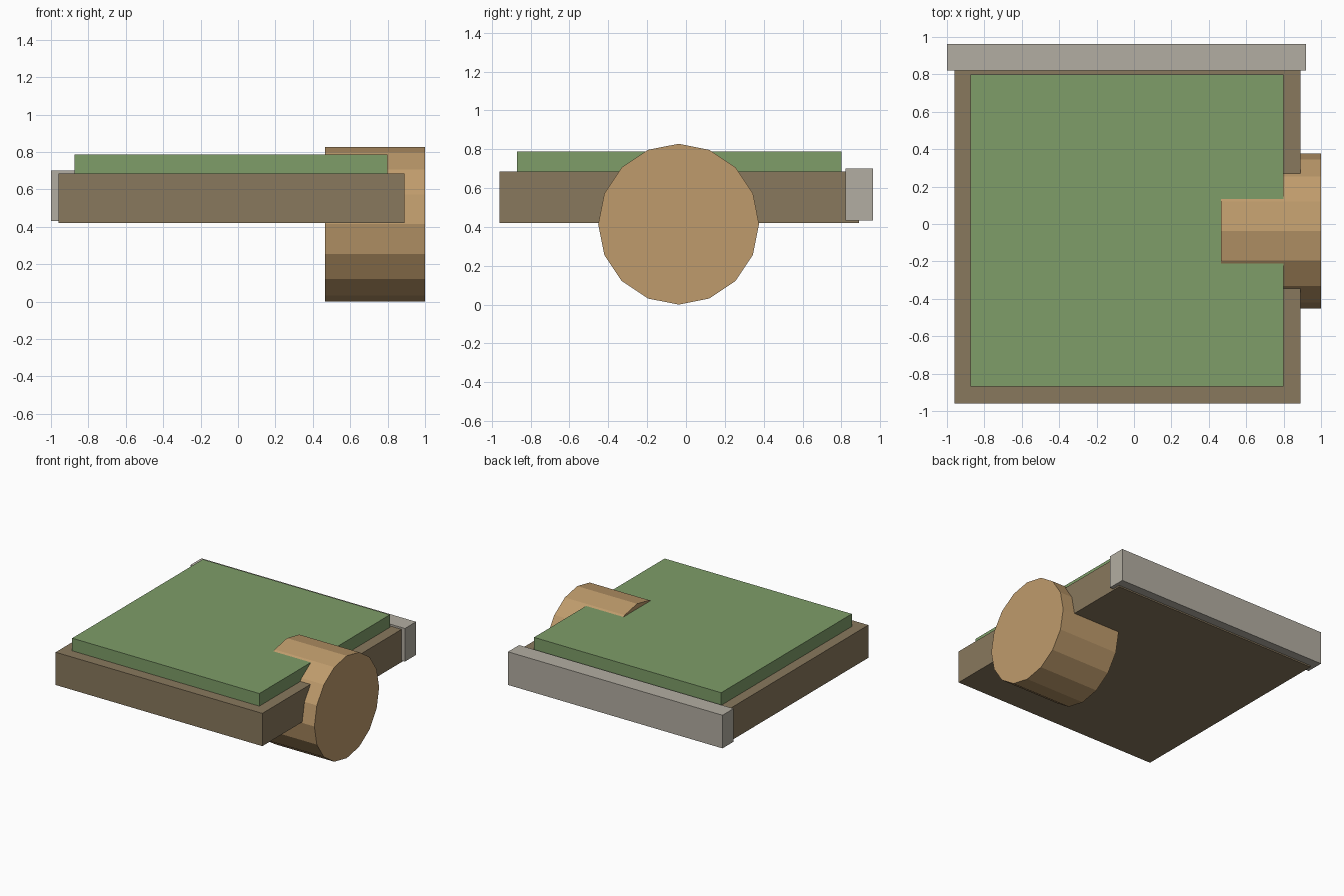
import bpy
import math

if "Cube" in bpy.data.objects:
    bpy.data.objects.remove(bpy.data.objects["Cube"])


def paint(obj, name, rgb):
    mat = bpy.data.materials.new(name)
    mat.diffuse_color = (*rgb, 1)
    mat.use_nodes = True
    mat.node_tree.nodes["Principled BSDF"].inputs["Base Color"].default_value = mat.diffuse_color
    obj.data.materials.append(mat)


def box(name, lo, hi, rgb):
    center = [(a + b) / 2 for a, b in zip(lo, hi)]
    bpy.ops.mesh.primitive_cube_add(size=1, location=center)
    obj = bpy.context.object
    obj.name = name
    obj.scale = [b - a for a, b in zip(lo, hi)]
    bpy.ops.object.transform_apply(location=False, rotation=False, scale=True)
    paint(obj, name + "_color", rgb)
    return obj


# Earth slab, grass layer and stone edging along the back
box("earth_slab", (-0.96, -0.96, 0.42), (0.89, 0.89, 0.685), (0.25, 0.19, 0.11))
box("grass_top", (-0.875, -0.87, 0.68), (0.80, 0.80, 0.787), (0.21, 0.34, 0.14))
box("stone_edge", (-1.0, 0.82, 0.432), (0.92, 0.962, 0.70), (0.45, 0.42, 0.36))

# Sixteen-sided log lying along x, with a corner at the top
R = 0.414
bpy.ops.mesh.primitive_cylinder_add(
    vertices=16, radius=R, depth=0.535,
    location=(0.7325, -0.038, R), rotation=(0, math.pi / 2, 0))
log = bpy.context.object
log.name = "log"
paint(log, "log_color", (0.52, 0.33, 0.15))
